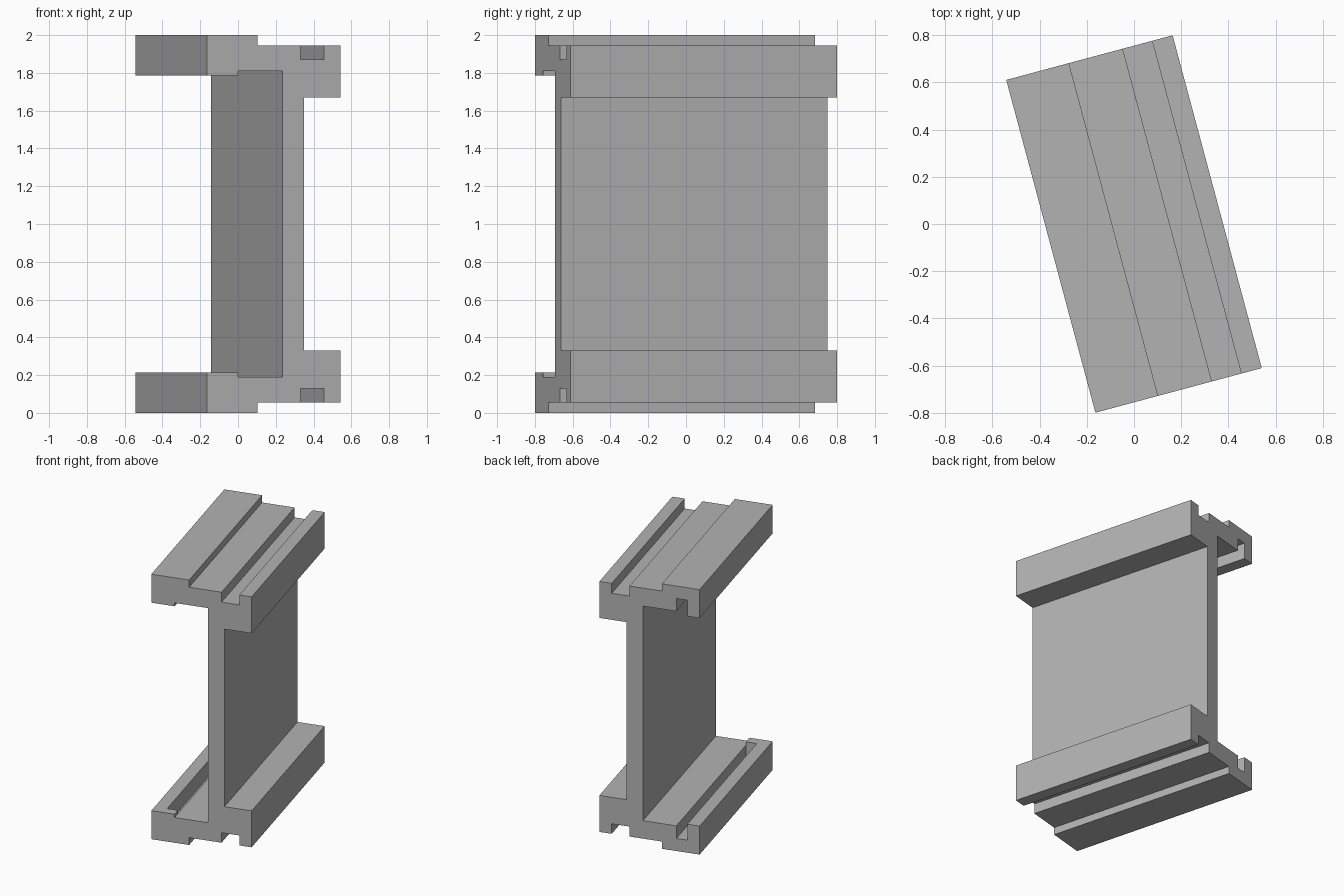
import bpy
import bmesh
import math

cube = bpy.data.objects.get("Cube")
if cube:
    bpy.data.objects.remove(cube, do_unlink=True)

HEIGHT, WIDTH, LENGTH = 2.0, 0.73, 1.46
HALF_W, HALF_L = WIDTH / 2, LENGTH / 2
TURN = math.radians(15)

grey = bpy.data.materials.new("plain grey")
grey.use_nodes = True
colour = (0.45, 0.45, 0.45, 1)
grey.diffuse_color = colour
grey.node_tree.nodes["Principled BSDF"].inputs["Base Color"].default_value = colour


def extrude_profile(name, points, y0, y1):
    """Extrude an (x, z) outline along y and turn it about the vertical."""
    bm = bmesh.new()
    face = bm.faces.new([bm.verts.new((x, y0, z)) for x, z in points])
    new = bmesh.ops.extrude_face_region(bm, geom=[face])["geom"]
    verts = [g for g in new if isinstance(g, bmesh.types.BMVert)]
    bmesh.ops.translate(bm, verts=verts, vec=(0, y1 - y0, 0))
    bmesh.ops.recalc_face_normals(bm, faces=bm.faces)
    mesh = bpy.data.meshes.new(name)
    bm.to_mesh(mesh)
    bm.free()
    mesh.materials.append(grey)
    obj = bpy.data.objects.new(name, mesh)
    obj.rotation_euler.z = TURN
    bpy.context.collection.objects.link(obj)
    return obj


# Upper half of the frame section, from the web's left side round to its right
upper = [
    (0.048, 1.81), (-0.196, 1.81), (-0.196, 1.785), (-HALF_W, 1.785),
    (-HALF_W, HEIGHT), (-0.09, HEIGHT), (-0.09, 1.945),
    (0.146, 1.945), (0.146, 1.87), (0.275, 1.87), (0.275, 1.945),
    (HALF_W, 1.945), (HALF_W, 1.67), (0.167, 1.67),
]
lower = [(x, HEIGHT - z) for x, z in reversed(upper)]
frame = extrude_profile("frame_section", upper + lower, -HALF_L, HALF_L)

# Panel slots facing each other, open at the back and stopped at the front
slot = [(-0.275, 1.7), (-0.196, 1.7), (-0.196, 1.905), (-0.275, 1.905)]
for name, flip in (("upper_slot_cutter", False), ("lower_slot_cutter", True)):
    outline = [(x, HEIGHT - z if flip else z) for x, z in slot]
    cutter = extrude_profile(name, outline, 0.07 - HALF_L, HALF_L + 0.1)
    cutter.hide_render = True
    cut = frame.modifiers.new(name, 'BOOLEAN')
    cut.operation = 'DIFFERENCE'
    cut.solver = 'EXACT'
    cut.object = cutter
    bpy.context.view_layer.objects.active = frame
    bpy.ops.object.modifier_apply(modifier=cut.name)
    bpy.data.objects.remove(cutter, do_unlink=True)
